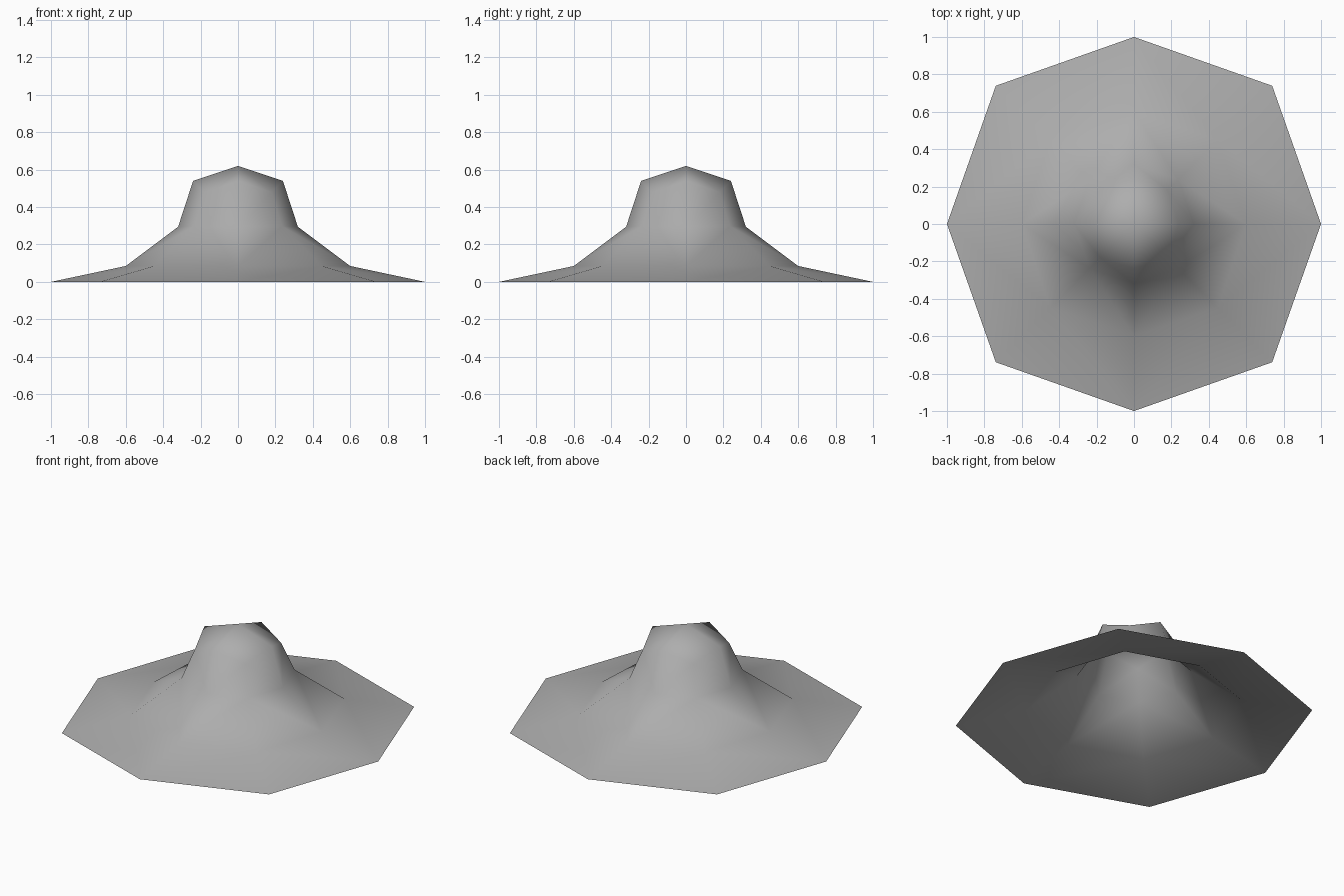
import bpy, bmesh
from math import cos, sin, pi

# Remove the default cube
cube = bpy.data.objects.get("Cube")
if cube:
    bpy.data.objects.remove(cube, do_unlink=True)


def make_material(name, colour):
    mat = bpy.data.materials.new(name)
    mat.use_nodes = True
    mat.diffuse_color = colour
    mat.node_tree.nodes["Principled BSDF"].inputs["Base Color"].default_value = colour
    return mat


SIDES = 8
APEX_HEIGHT = 0.62
# Each ring, top to bottom: radius and height on the axes, then on the diagonals
RINGS = [
    ((0.24, 0.54), (0.255, 0.478)),
    ((0.32, 0.295), (0.335, 0.298)),
    ((0.60, 0.085), (0.633, 0.085)),
    ((1.00, 0.0), (1.045, 0.0)),
]


def add_ring(bm, ring):
    verts = []
    for i in range(SIDES):
        radius, height = ring[i % 2]
        angle = 2 * pi * i / SIDES
        verts.append(bm.verts.new((radius * cos(angle), radius * sin(angle), height)))
    return verts


bm = bmesh.new()
rings = [add_ring(bm, ring) for ring in RINGS]

# Sloping sides, open underneath; the first corner alternates so folds mirror
for upper, lower in zip(rings, rings[1:]):
    for i in range(SIDES):
        j = (i + 1) % SIDES
        if i % 2:
            bm.faces.new((upper[i], lower[i], lower[j], upper[j]))
        else:
            bm.faces.new((lower[i], lower[j], upper[j], upper[i]))

# Summit: four quads meeting at the apex
apex = bm.verts.new((0, 0, APEX_HEIGHT))
top = rings[0]
for i in range(0, SIDES, 2):
    bm.faces.new((apex, top[i], top[i + 1], top[(i + 2) % SIDES]))

for face in bm.faces:
    face.smooth = True

mesh = bpy.data.meshes.new("hill")
bm.to_mesh(mesh)
bm.free()
hill = bpy.data.objects.new("hill", mesh)
bpy.context.collection.objects.link(hill)
mesh.materials.append(make_material("mid grey", (0.42, 0.42, 0.42, 1)))
